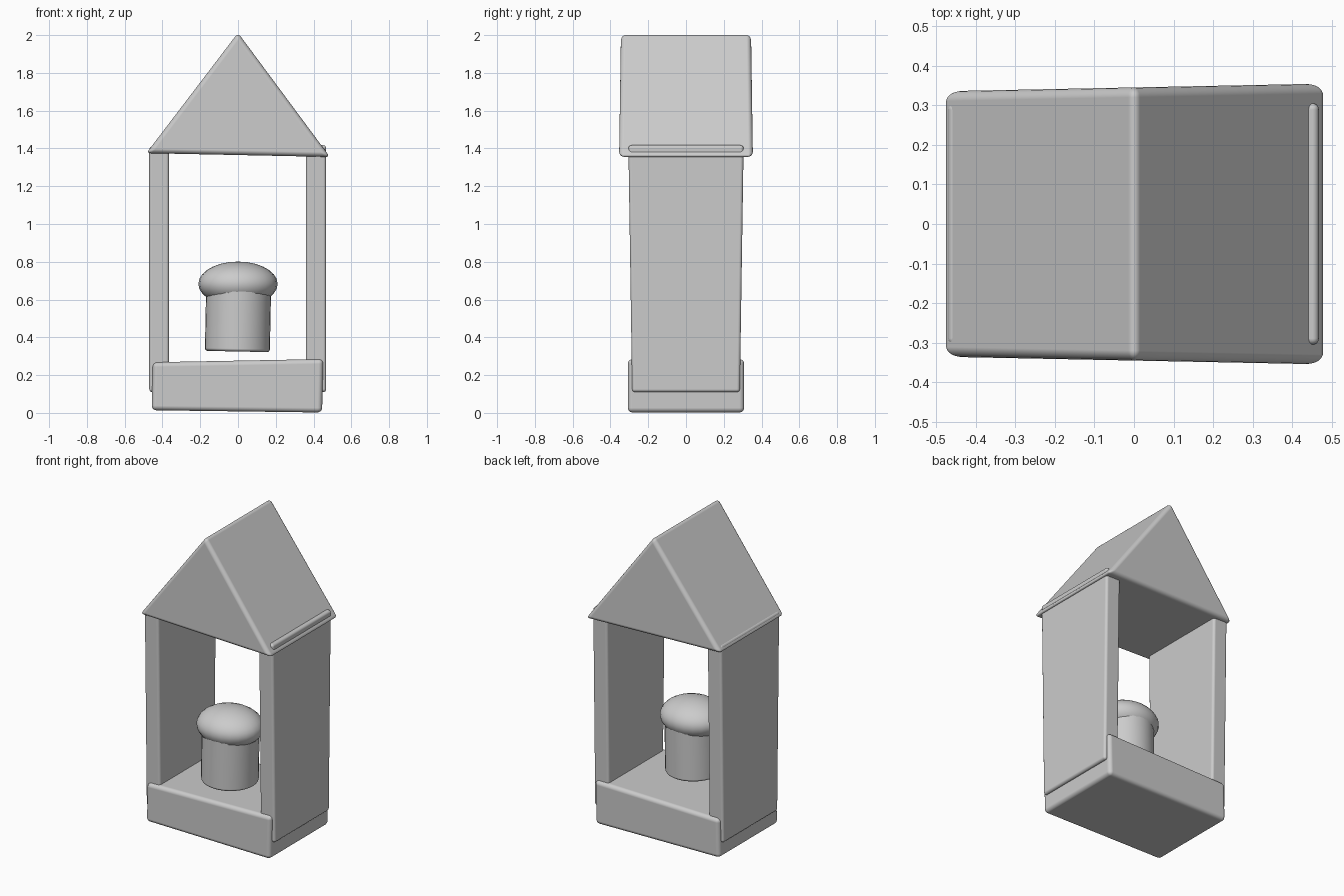
import bpy
import bmesh

cube = bpy.data.objects.get("Cube")
if cube:
    bpy.data.objects.remove(cube, do_unlink=True)

# Single plain material
grey = bpy.data.materials.new("light grey")
grey.use_nodes = True
colour = (0.6, 0.6, 0.6, 1)
grey.diffuse_color = colour
grey.node_tree.nodes["Principled BSDF"].inputs["Base Color"].default_value = colour


def finish(name, bm, bevel=0.0):
    """Turn a bmesh into a smooth object with softly rounded edges."""
    bmesh.ops.recalc_face_normals(bm, faces=bm.faces)
    mesh = bpy.data.meshes.new(name)
    bm.to_mesh(mesh)
    bm.free()
    mesh.materials.append(grey)
    mesh.shade_smooth()
    obj = bpy.data.objects.new(name, mesh)
    bpy.context.collection.objects.link(obj)
    if bevel:
        mod = obj.modifiers.new("rounded edges", "BEVEL")
        mod.width = bevel
        mod.segments = 4
        mod.limit_method = "ANGLE"
        mod.harden_normals = True
    return obj


def extrude_profile(name, profile, depth, bevel):
    """Extrude an (x, z) profile along y; depth gives the half depth at x, z."""
    bm = bmesh.new()
    front = [bm.verts.new((x, -depth(x, z), z)) for x, z in profile]
    back = [bm.verts.new((x, depth(x, z), z)) for x, z in profile]
    bm.faces.new(front)
    bm.faces.new(back)
    for i in range(len(profile)):
        j = (i + 1) % len(profile)
        bm.faces.new((front[i], front[j], back[j], back[i]))
    return finish(name, bm, bevel)


# Slightly crooked base block
extrude_profile("base",
                [(-0.457, 0.014), (0.445, 0.002), (0.452, 0.285), (-0.452, 0.268)],
                lambda x, z: 0.308, 0.025)

# Side walls, a little wider at the top
for name, inner, outer, top in (("right_wall", -0.365, -0.47, 1.41),
                                ("left_wall", 0.36, 0.467, 1.417)):
    extrude_profile(name,
                    [(inner, 0.11), (outer, 0.11), (outer, top), (inner, top)],
                    lambda x, z: 0.285 + 0.02 * (z - 0.11) / 1.3, 0.016)

# Gabled roof, a little deeper towards its left side
extrude_profile("roof", [(-0.485, 1.375), (0.487, 1.355), (0, 2.012)],
                lambda x, z: 0.345 + 0.02 * x, 0.025)

# Mushroom-shaped post floating above the base
bm = bmesh.new()
bmesh.ops.create_cone(bm, cap_ends=True, segments=32,
                      radius1=0.172, radius2=0.172, depth=0.34)
stem = finish("stem", bm, 0.015)
stem.location = (0, -0.08, 0.495)
stem.rotation_euler.y = 0.02

bm = bmesh.new()
bmesh.ops.create_uvsphere(bm, u_segments=24, v_segments=14, radius=1)
cap = finish("cap", bm)
cap.scale = (0.21, 0.185, 0.118)
cap.location = (0, -0.08, 0.683)
